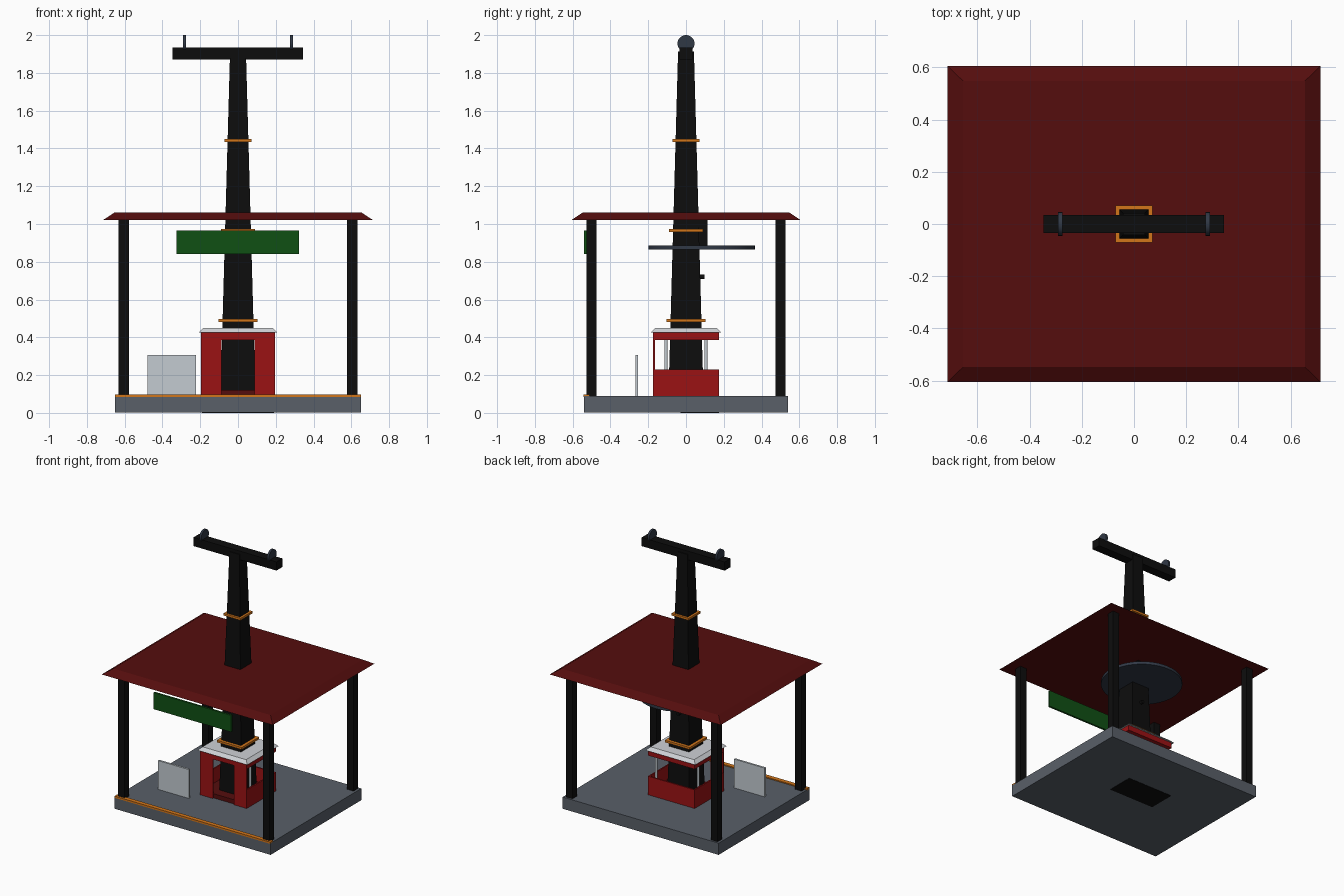
import bpy, bmesh, math
from mathutils import Matrix

if "Cube" in bpy.data.objects:
    bpy.data.objects.remove(bpy.data.objects["Cube"])


def material(name, rgb):
    m = bpy.data.materials.new(name)
    m.diffuse_color = (*rgb, 1)
    m.use_nodes = True
    m.node_tree.nodes["Principled BSDF"].inputs["Base Color"].default_value = m.diffuse_color
    return m


BLACK = material("black", (0.004, 0.004, 0.004))
GREY = material("concrete grey", (0.10, 0.115, 0.14))
RED = material("red", (0.33, 0.006, 0.007))
DARK_RED = material("dark red", (0.09, 0.004, 0.004))
ORANGE = material("orange", (0.65, 0.18, 0.01))
GREEN = material("green", (0.005, 0.08, 0.007))
SLATE = material("slate blue", (0.03, 0.04, 0.06))
PANEL = material("light grey", (0.55, 0.60, 0.64))
WHITE = material("off white", (0.62, 0.64, 0.67))


def finish(name, bm, mat):
    bmesh.ops.recalc_face_normals(bm, faces=bm.faces)
    me = bpy.data.meshes.new(name)
    bm.to_mesh(me)
    bm.free()
    me.materials.append(mat)
    ob = bpy.data.objects.new(name, me)
    bpy.context.collection.objects.link(ob)
    return ob


def frustum(name, mat, half_low, half_high, z0, z1):
    """Rectangular tapered block centred on the z axis."""
    bm = bmesh.new()
    rings = []
    for (hx, hy), z in ((half_low, z0), (half_high, z1)):
        rings.append([bm.verts.new((sx * hx, sy * hy, z))
                      for sx, sy in ((-1, -1), (1, -1), (1, 1), (-1, 1))])
    low, high = rings
    bm.faces.new(low[::-1])
    bm.faces.new(high)
    for i in range(4):
        j = (i + 1) % 4
        bm.faces.new((low[i], low[j], high[j], high[i]))
    return finish(name, bm, mat)


def box(name, mat, x, y, z):
    """Block given by its (min, max) range on each axis."""
    bm = bmesh.new()
    bmesh.ops.create_cube(bm, size=1)
    for v in bm.verts:
        for k, (a, b) in enumerate((x, y, z)):
            v.co[k] = (a + b) / 2 + v.co[k] * (b - a)
    return finish(name, bm, mat)


def cylinder(name, mat, center, radius, depth, axis="Z", sides=32):
    bm = bmesh.new()
    rot = {"Z": Matrix(), "X": Matrix.Rotation(math.pi / 2, 4, "Y"),
           "Y": Matrix.Rotation(math.pi / 2, 4, "X")}[axis]
    bmesh.ops.create_cone(bm, cap_ends=True, segments=sides, radius1=radius,
                          radius2=radius, depth=depth,
                          matrix=Matrix.Translation(center) @ rot)
    for f in bm.faces:
        f.smooth = len(f.verts) == 4
    ob = finish(name, bm, mat)
    for e in ob.data.edges:
        e.use_edge_sharp = any(len(p.vertices) > 4 and e.key in p.edge_keys
                               for p in ob.data.polygons)
    return ob


def square_ring(name, mat, outer, inner, z, height):
    """Square collar, as four bars joined in one mesh."""
    bm = bmesh.new()
    c = [(-1, -1), (1, -1), (1, 1), (-1, 1)]
    loops = [[bm.verts.new((sx * r, sy * r, z + dz)) for sx, sy in c]
             for r, dz in ((outer, -height / 2), (outer, height / 2),
                           (inner, height / 2), (inner, -height / 2))]
    for k in range(4):
        a, b = loops[k], loops[(k + 1) % 4]
        for i in range(4):
            j = (i + 1) % 4
            bm.faces.new((a[i], a[j], b[j], b[i]))
    return finish(name, bm, mat)


# Platform with front edge stripe and underside plate
box("platform", GREY, (-0.65, 0.65), (-0.54, 0.54), (0.002, 0.09))
box("platform_edge_stripe", ORANGE, (-0.65, 0.65), (-0.542, -0.51), (0.085, 0.098))
box("underside_plate", BLACK, (-0.19, 0.19), (-0.03, 0.175), (0.0, 0.006))

# Shelter posts and roof
for sx in (-1, 1):
    for sy in (-1, 1):
        cx, cy = sx * 0.605, sy * 0.5
        box("shelter_post", BLACK, (cx - 0.027, cx + 0.027),
            (cy - 0.026, cy + 0.026), (0.09, 1.022))
frustum("shelter_roof", DARK_RED, (0.713, 0.605), (0.655, 0.548), 1.022, 1.06)

# Hanging sign board
box("sign_board", GREEN, (-0.325, 0.322), (-0.541, -0.526), (0.84, 0.965))

# Tapered tower with collars
frustum("tower", BLACK, (0.092, 0.092), (0.042, 0.042), 0.12, 1.912)
for z, outer in ((0.49, 0.104), (0.965, 0.089), (1.442, 0.071)):
    square_ring("tower_collar", ORANGE, outer, outer - 0.026, z, 0.016)

# Cross arm with cable wheels
box("cross_arm", BLACK, (-0.347, 0.345), (-0.035, 0.035), (1.87, 1.935))
for sx in (-1, 1):
    cylinder("cable_wheel", SLATE, (sx * 0.282, 0, 1.955), 0.045, 0.016, "X")

# Large horizontal wheel, its drive housing and a small knob
cylinder("drive_wheel", SLATE, (0, 0.083, 0.875), 0.282, 0.022, "Z", 48)
box("drive_housing", BLACK, (-0.06, 0.06), (0.0, 0.115), (0.886, 1.022))
cylinder("tower_knob", BLACK, (0, 0.085, 0.72), 0.012, 0.025, "Y", 16)

# Booth: front wall with doorway, low walls, header and cap
for sx in (-1, 1):
    xs = sorted((sx * 0.088, sx * 0.195))
    box("booth_front_pier", RED, xs, (-0.175, -0.165), (0.09, 0.386))
    xs = sorted((sx * 0.185, sx * 0.195))
    box("booth_side_wall", RED, xs, (-0.165, 0.175), (0.09, 0.23))
    for y in (-0.106, 0.106):
        cylinder("booth_window_post", PANEL, (sx * 0.175, y, 0.29), 0.009, 0.2, "Z", 12)
box("booth_back_wall", RED, (-0.185, 0.185), (0.165, 0.175), (0.09, 0.23))
box("booth_header", RED, (-0.195, 0.195), (-0.175, 0.175), (0.386, 0.426))
box("booth_floor", DARK_RED, (-0.185, 0.185), (-0.165, 0.165), (0.09, 0.122))
frustum("booth_roof", WHITE, (0.208, 0.187), (0.182, 0.163), 0.426, 0.45)

# Free-standing notice panel
box("notice_panel", PANEL, (-0.478, -0.222), (-0.268, -0.253), (0.09, 0.307))
